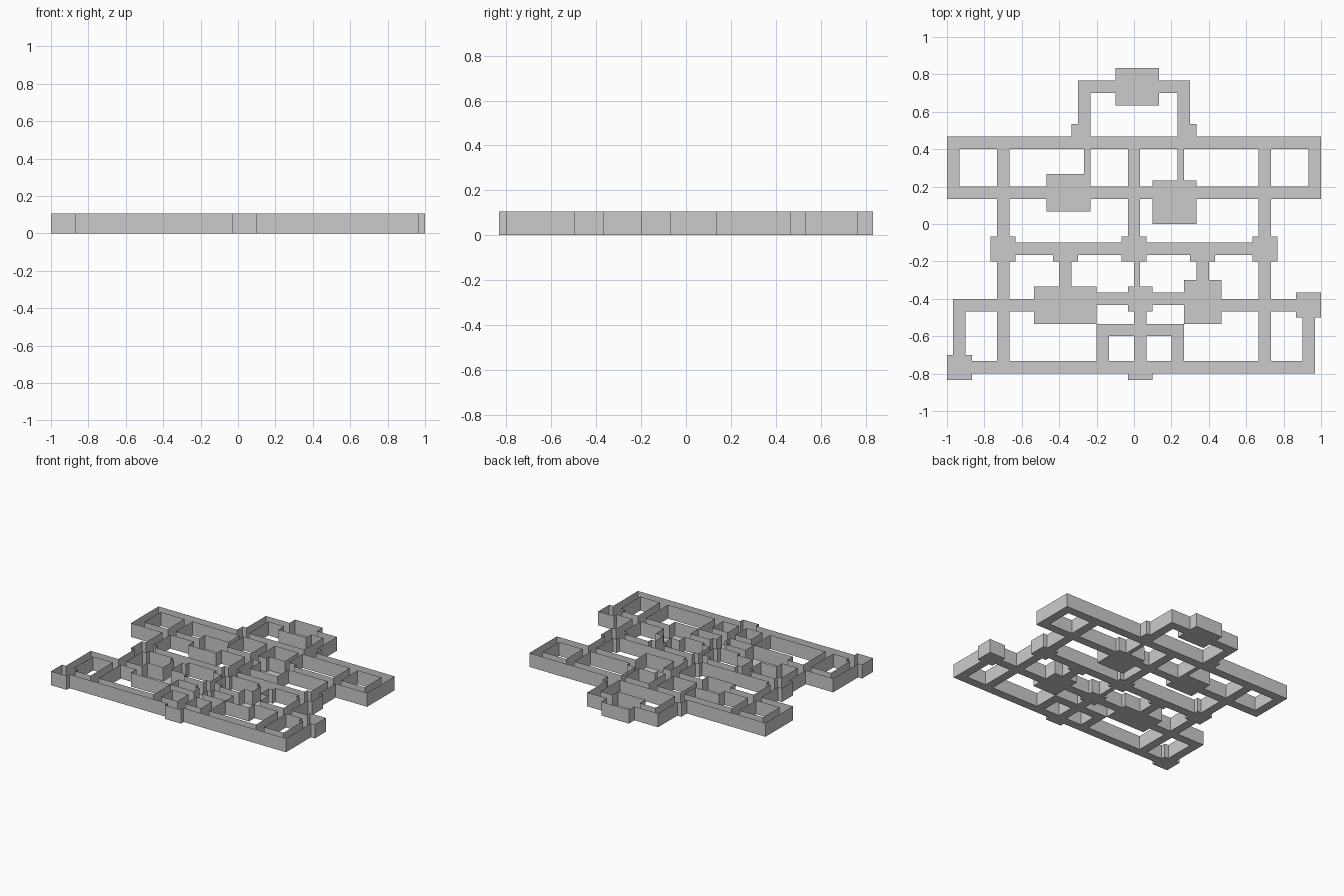
import bpy, bmesh

if "Cube" in bpy.data.objects:
    bpy.data.objects.remove(bpy.data.objects["Cube"])

CELL = 1 / 30      # map grid unit
WALL_H = 0.106

# Rectangles in grid cells: x0, x1, y0, y1
rooms = [
    (-3, 4, 19, 25), (-14, -7, 2, 8), (3, 10, 0, 7),
    (-16, -6, -16, -10), (8, 14, -16, -9),
]
corridors = [
    (-9, 9, 21, 23), (-30, 30, 12, 14), (-30, 30, 4, 6),
    (-23, 23, -5, -3), (-6, 8, -13, -11),
    (-29, -16, -14, -12), (14, 30, -14, -12),
    (-30, 29, -24, -22), (-6, 8, -18, -16),
    (-1, 1, -3, 12), (0, 1, -10, -5), (0, 2, -22, -13),
    (-8, -7, 8, 12), (7, 8, 7, 12),
    (-12, -10, -10, -5), (10, 12, -9, -5),
    (-29, -27, -24, -12), (27, 29, -24, -12),
    (-6, -4, -22, -16), (6, 8, -22, -16),
]
nodes = [
    (-2, 2, -6, -2), (-1, 3, -14, -10), (26, 30, -15, -11),
    (-30, -26, -25, -21), (-1, 3, -25, -22),
]
# Parts repeated on both sides of x = 0
for x0, x1, y0, y1 in [(7, 9, 14, 23), (7, 10, 14, 16), (28, 30, 4, 14),
                       (20, 22, -24, 14), (19, 23, -6, -2), (9, 13, -6, -5)]:
    nodes += [(x0, x1, y0, y1), (-x1, -x0, y0, y1)]

cells = {(x, y) for x0, x1, y0, y1 in rooms + corridors + nodes
         for x in range(x0, x1) for y in range(y0, y1)}


def make_object(name, quads):
    bm = bmesh.new()
    for q in quads:
        bm.faces.new([bm.verts.new((x * CELL, y * CELL, z)) for x, y, z in q])
    bmesh.ops.remove_doubles(bm, verts=bm.verts[:], dist=1e-4)
    mesh = bpy.data.meshes.new(name)
    if name == "walls":
        # merge each straight run into one flat panel
        bmesh.ops.dissolve_limit(bm, angle_limit=0.02, verts=bm.verts[:],
                                 edges=bm.edges[:])
    bm.to_mesh(mesh)
    bm.free()
    obj = bpy.data.objects.new(name, mesh)
    bpy.context.collection.objects.link(obj)


# Floor: one tile per cell
make_object("floor", [[(x, y, 0), (x + 1, y, 0), (x + 1, y + 1, 0), (x, y + 1, 0)]
                      for x, y in sorted(cells)])

# Walls: thin panels along every edge between floor and empty space
walls = []
for x, y in sorted(cells):
    for dx, dy, a, b in [(0, -1, (x, y), (x + 1, y)),
                         (1, 0, (x + 1, y), (x + 1, y + 1)),
                         (0, 1, (x + 1, y + 1), (x, y + 1)),
                         (-1, 0, (x, y + 1), (x, y))]:
        if (x + dx, y + dy) not in cells:
            walls.append([(*a, 0), (*b, 0), (*b, WALL_H), (*a, WALL_H)])
make_object("walls", walls)
